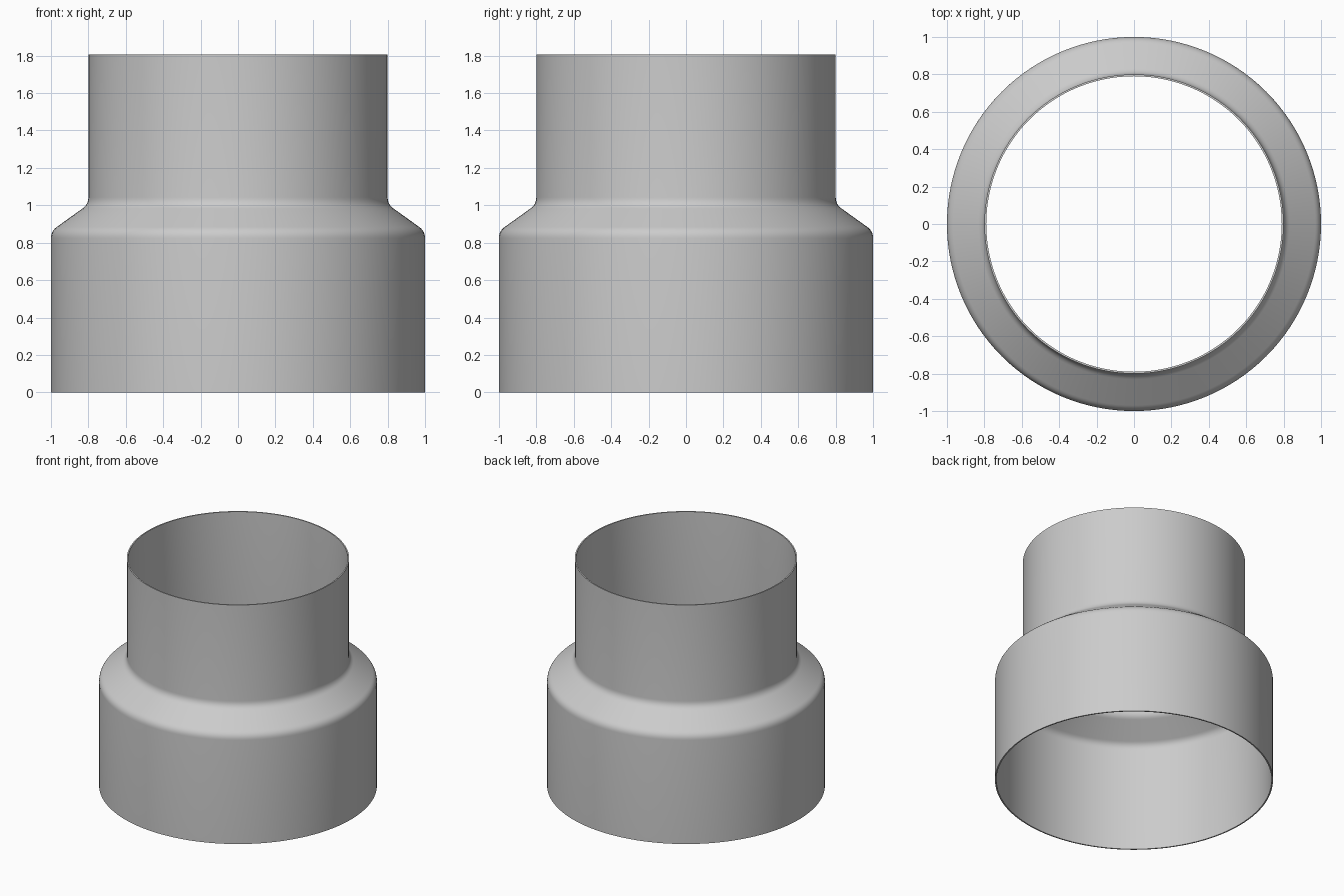
import bpy, bmesh, math
from mathutils import Vector

cube = bpy.data.objects.get("Cube")
if cube:
    bpy.data.objects.remove(cube, do_unlink=True)

SEGMENTS = 128
WALL = 0.01
TOP = 1.805

grey = bpy.data.materials.new("plain grey")
grey.use_nodes = True
grey.diffuse_color = (0.6, 0.6, 0.6, 1)
grey.node_tree.nodes["Principled BSDF"].inputs["Base Color"].default_value = (0.6, 0.6, 0.6, 1)


def rounded(points, cut, steps=6):
    """Round the inner corners of an open (radius, height) path."""
    pts = [Vector(p) for p in points]
    path = [pts[0]]
    for a, b, c in zip(pts, pts[1:], pts[2:]):
        start = b + (a - b).normalized() * cut
        end = b + (c - b).normalized() * cut
        for i in range(steps + 1):
            t = i / steps
            path.append(start * (1 - t) ** 2 + b * 2 * t * (1 - t) + end * t ** 2)
    return path + [pts[-1]]


# Wall section: outer skin going up, inner skin coming back down
outer = rounded([(1, 0), (1, 0.862), (0.8, 1.005), (0.8, TOP)], 0.038)
inner = rounded([(1 - WALL, 0), (1 - WALL, 0.857), (0.8 - WALL, 1.0), (0.8 - WALL, TOP)], 0.038)
section = outer + inner[::-1]

# Revolve the closed section about the vertical axis
bm = bmesh.new()
rings = []
for i in range(SEGMENTS):
    a = 2 * math.pi * i / SEGMENTS
    rings.append([bm.verts.new((r * math.cos(a), r * math.sin(a), z)) for r, z in section])
n = len(section)
for i in range(SEGMENTS):
    here, after = rings[i], rings[(i + 1) % SEGMENTS]
    for j in range(n):
        k = (j + 1) % n
        bm.faces.new((here[j], after[j], after[k], here[k]))
bmesh.ops.recalc_face_normals(bm, faces=bm.faces)
mesh = bpy.data.meshes.new("pipe_reducer")
bm.to_mesh(mesh)
bm.free()
mesh.materials.append(grey)

reducer = bpy.data.objects.new("pipe_reducer", mesh)
bpy.context.collection.objects.link(reducer)

# Smooth walls with crisp rims
bpy.ops.object.select_all(action='DESELECT')
reducer.select_set(True)
bpy.context.view_layer.objects.active = reducer
bpy.ops.object.shade_smooth_by_angle(angle=math.radians(35))
